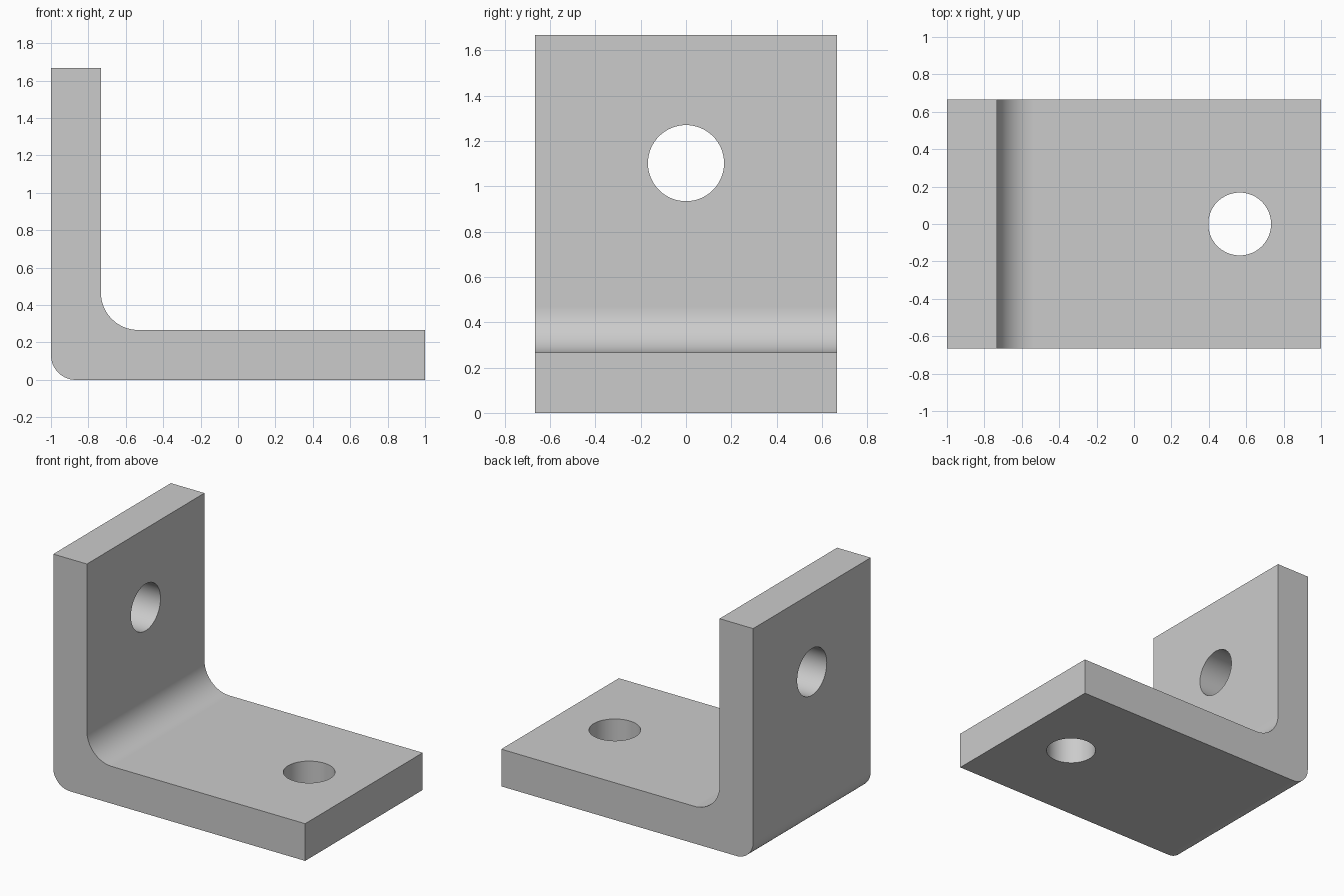
import bpy, bmesh
from math import pi, radians, cos, sin

cube = bpy.data.objects.get("Cube")
if cube:
    bpy.data.objects.remove(cube, do_unlink=True)

WIDTH, HEIGHT, THICK = 1.333, 1.667, 0.267
INNER_R, OUTER_R, HOLE_R = 0.2, 0.133, 0.168

grey = bpy.data.materials.new("bracket grey")
grey.use_nodes = True
colour = (0.6, 0.6, 0.6, 1)
grey.diffuse_color = colour
grey.node_tree.nodes["Principled BSDF"].inputs["Base Color"].default_value = colour


def arc(cx, cz, r, start, end, steps=20):
    """Points along an arc, angles in degrees."""
    angles = [radians(start + (end - start) * i / steps) for i in range(steps + 1)]
    return [(cx + r * cos(a), cz + r * sin(a)) for a in angles]


def add_object(name, bm):
    mesh = bpy.data.meshes.new(name)
    bmesh.ops.recalc_face_normals(bm, faces=bm.faces)
    bm.to_mesh(mesh)
    bm.free()
    mesh.materials.append(grey)
    obj = bpy.data.objects.new(name, mesh)
    bpy.context.collection.objects.link(obj)
    return obj


# L-shaped profile with a rounded heel and an inner fillet
wall = THICK - 1
profile = [(1, 0), (1, THICK)]
profile += arc(wall + INNER_R, THICK + INNER_R, INNER_R, 270, 180)
profile += [(wall, HEIGHT), (-1, HEIGHT)]
profile += arc(OUTER_R - 1, OUTER_R, OUTER_R, 180, 270)

# Extrude the profile across the width
bm = bmesh.new()
face = bm.faces.new([bm.verts.new((x, -WIDTH / 2, z)) for x, z in profile])
extruded = bmesh.ops.extrude_face_region(bm, geom=[face])["geom"]
bmesh.ops.translate(bm, vec=(0, WIDTH, 0),
                    verts=[v for v in extruded if isinstance(v, bmesh.types.BMVert)])
bracket = add_object("angle_bracket", bm)
bpy.context.view_layer.objects.active = bracket
bracket.select_set(True)

# Bolt holes through the base and the upright
holes = {"base_hole": ((0.565, 0, THICK / 2), 0),
         "upright_hole": ((-1 + THICK / 2, 0, 1.102), pi / 2)}
for name, (location, tilt) in holes.items():
    bm = bmesh.new()
    bmesh.ops.create_cone(bm, cap_ends=True, segments=64, radius1=HOLE_R,
                          radius2=HOLE_R, depth=THICK * 2)
    cutter = add_object(name + "_cutter", bm)
    cutter.location = location
    cutter.rotation_euler.y = tilt
    cutter.hide_render = True
    cut = bracket.modifiers.new(name, "BOOLEAN")
    cut.operation = "DIFFERENCE"
    cut.solver = "EXACT"
    cut.object = cutter
    bpy.context.view_layer.update()
    bpy.ops.object.modifier_apply(modifier=cut.name)
    bpy.data.objects.remove(cutter, do_unlink=True)

# Smooth bends and holes, crisp edges, flat plates
bpy.ops.object.shade_smooth_by_angle(angle=radians(30))
flat = bracket.modifiers.new("even shading", "WEIGHTED_NORMAL")
flat.keep_sharp = True
